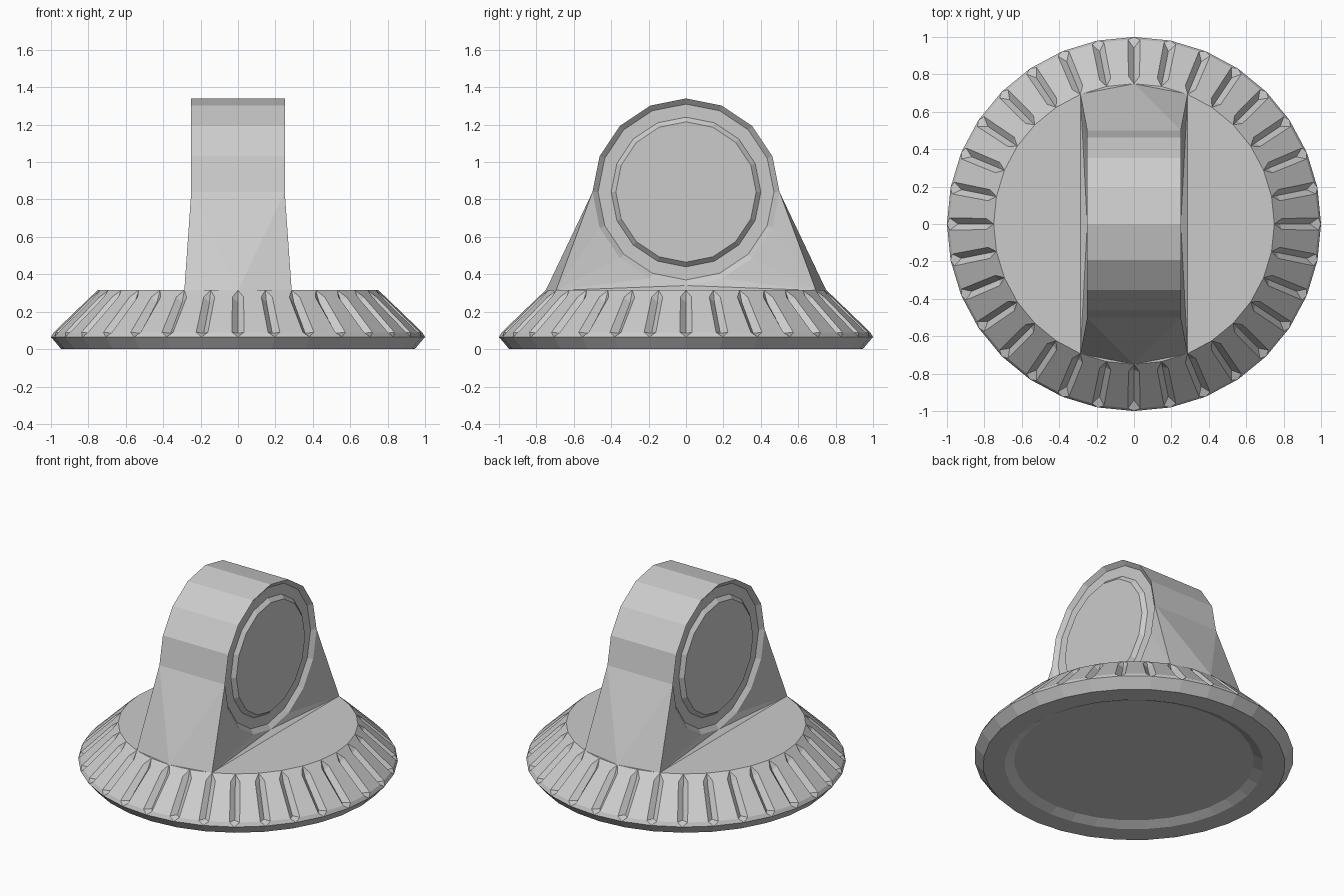
import bpy, bmesh
from math import sin, cos, pi, atan2

if "Cube" in bpy.data.objects:
    bpy.data.objects.remove(bpy.data.objects["Cube"])


def finish(name, bm):
    bmesh.ops.recalc_face_normals(bm, faces=bm.faces)
    mesh = bpy.data.meshes.new(name)
    bm.to_mesh(mesh)
    bm.free()
    obj = bpy.data.objects.new(name, mesh)
    bpy.context.collection.objects.link(obj)
    return obj


# Ridged base: one V-groove sector repeated round a sloping disc
def grooved_base(n=32):
    bm = bmesh.new()
    # key: (radius, z, sideways offset from the groove centre)
    pts = {
        "A": (0.75, 0.315, 0),
        "B-": (0.79, 0.278, -0.03), "B+": (0.79, 0.278, 0.03),
        "W": (0.78, 0.25, 0),
        "C-": (0.985, 0.09, -0.032), "C+": (0.985, 0.09, 0.032),
        "V": (0.94, 0.085, 0),
        "E": (1.0, 0.065, 0),
        "F": (0.945, 0.0, 0), "G": (0.81, 0.0, 0), "H": (0.75, 0.03, 0),
    }
    sectors = []
    for i in range(n):
        a = 2 * pi * i / n
        sectors.append({k: bm.verts.new((r * cos(a) - o * sin(a), r * sin(a) + o * cos(a), z))
                        for k, (r, z, o) in pts.items()})
    for i, s in enumerate(sectors):
        t = sectors[(i + 1) % n]
        # groove
        for keys in (("A", "B-", "W"), ("A", "W", "B+"), ("B-", "C-", "V", "W"),
                     ("W", "V", "C+", "B+"), ("V", "C-", "E", "C+")):
            bm.faces.new([s[k] for k in keys])
        # land between grooves, lip and underside
        bm.faces.new([s["A"], s["B+"], s["C+"], t["C-"], t["B-"], t["A"]])
        bm.faces.new([s["C+"], s["E"], t["E"], t["C-"]])
        for p, q in ("EF", "FG", "GH"):
            bm.faces.new([s[p], s[q], t[q], t[p]])
    bm.faces.new([s["A"] for s in sectors])
    bm.faces.new([s["H"] for s in sectors])
    return finish("ridged_base", bm)


# Upright round grip with a flared foot and a dished face on each side
def grip(n=16, zc=0.84):
    bm = bmesh.new()
    rings = ((0.5, 0.25), (0.47, 0.225), (0.40, 0.225), (0.375, 0.25))
    outer, foot = {}, {}
    for sx in (-1, 1):
        loops = [[bm.verts.new((sx * x, r * cos(2 * pi * i / n), zc + r * sin(2 * pi * i / n)))
                  for i in range(n)] for r, x in rings]
        for a, b in zip(loops, loops[1:]):
            for i in range(n):
                j = (i + 1) % n
                bm.faces.new([a[i], a[j], b[j], b[i]])
        bm.faces.new(loops[-1])
        outer[sx] = loops[0]
        # flared side panels fan from the lower half of the rim to the foot corners
        for sy in (-1, 1):
            foot[sx, sy] = bm.verts.new((sx * 0.287, sy * 0.695, 0.314))
        half, three = n // 2, 3 * n // 4
        for i in range(half, n):
            corner = foot[sx, -1 if i < three else 1]
            bm.faces.new([outer[sx][i], outer[sx][(i + 1) % n], corner])
        bm.faces.new([outer[sx][three], foot[sx, -1], foot[sx, 1]])
    # rounded top
    for i in range(n // 2):
        bm.faces.new([outer[-1][i], outer[-1][i + 1], outer[1][i + 1], outer[1][i]])
    # creased sloping ends
    for sy, i in ((1, 0), (-1, n // 2)):
        mid = bm.verts.new((0, sy * 0.75, 0.314))
        left, right = outer[-1][i], outer[1][i]
        top = bm.verts.new((0, sy * 0.5, zc))
        bm.faces.new([left, top, mid])
        bm.faces.new([left, mid, foot[-1, sy]])
        bm.faces.new([top, right, mid])
        bm.faces.new([right, foot[1, sy], mid])
    return finish("grip", bm)


grooved_base()
body = grip()
